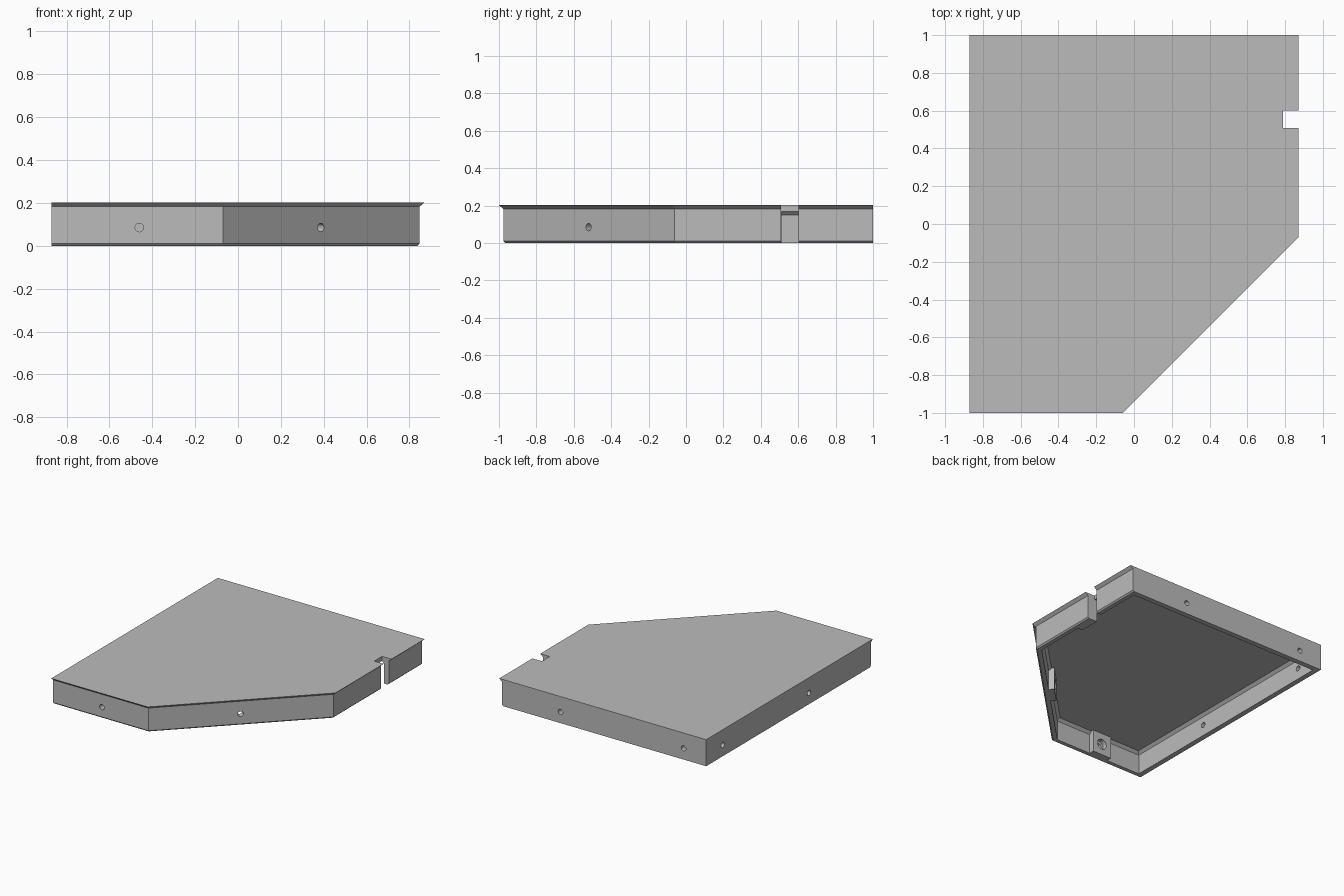
import bpy, bmesh, math
from mathutils import Matrix, Vector

old = bpy.data.objects.get("Cube")
if old:
    bpy.data.objects.remove(old, do_unlink=True)

grey = bpy.data.materials.new("plain_grey")
grey.use_nodes = True
grey.diffuse_color = (0.5, 0.5, 0.5, 1)
grey.node_tree.nodes["Principled BSDF"].inputs["Base Color"].default_value = (0.5, 0.5, 0.5, 1)

# Sides in order: outward angle, distance from centre, has an overhanging lip
SIDES = [(-90, 1.0, True), (-45, 0.665, True), (0, 0.87, True),
         (90, 1.0, False), (180, 0.87, False)]
LIP = 0.023
WALL = 0.04


def normal(angle):
    a = math.radians(angle)
    return Vector((math.cos(a), math.sin(a), 0))


def outline(lip_inset, plain_inset):
    """Corners where neighbouring inset sides meet."""
    lines = [(normal(a), d - (lip_inset if lip else plain_inset)) for a, d, lip in SIDES]
    corners = []
    for i, (n, d) in enumerate(lines):
        m, e = lines[i - 1]
        det = m.x * n.y - m.y * n.x
        corners.append(((e * n.y - d * m.y) / det, (m.x * d - n.x * e) / det))
    return corners


def make_object(name, bm):
    bmesh.ops.recalc_face_normals(bm, faces=bm.faces)
    mesh = bpy.data.meshes.new(name)
    bm.to_mesh(mesh)
    bm.free()
    mesh.materials.append(grey)
    obj = bpy.data.objects.new(name, mesh)
    bpy.context.collection.objects.link(obj)
    return obj


def loft(name, layers):
    """Stack of outlines, each given as z, lip inset, plain inset."""
    bm = bmesh.new()
    rings = [[bm.verts.new((x, y, z)) for x, y in outline(a, b)] for z, a, b in layers]
    for low, high in zip(rings, rings[1:]):
        for i in range(len(low)):
            bm.faces.new((low[i - 1], low[i], high[i], high[i - 1]))
    bm.faces.new(rings[0][::-1])
    bm.faces.new(rings[-1])
    return make_object(name, bm)


def box(name, low, high, turn=0):
    bm = bmesh.new()
    bmesh.ops.create_cube(bm, size=1)
    low, high = Vector(low), Vector(high)
    bm.transform(Matrix.Rotation(math.radians(turn), 4, 'Z')
                 @ Matrix.Translation((low + high) / 2)
                 @ Matrix.Diagonal((*(high - low), 1)))
    return make_object(name, bm)


def drill(name, turn, start, end, along, radius):
    """Horizontal cylinder pointing out through a side."""
    bm = bmesh.new()
    bmesh.ops.create_cone(bm, cap_ends=True, segments=20, radius1=radius,
                          radius2=radius, depth=end - start)
    bm.transform(Matrix.Rotation(math.radians(turn), 4, 'Z')
                 @ Matrix.Translation(((start + end) / 2, along, 0.085))
                 @ Matrix.Rotation(math.pi / 2, 4, 'Y'))
    return make_object(name, bm)


# Tray body, with lip under the top edge and a small bottom chamfer
body = loft("tray_body", [(0, LIP + 0.01, 0), (0.01, LIP, 0), (0.182, LIP, 0), (0.202, 0, 0)])

# Open underside with a sloped edge at the ceiling
steps = [('DIFFERENCE', loft("cavity_cutter", [(-0.05, LIP + WALL, WALL),
                                               (0.15, LIP + WALL, WALL),
                                               (0.17, LIP + WALL + 0.02, WALL + 0.02)]))]

# Screw positions: side index, place along the side
fixings = [(0, -0.46), (1, -0.095), (2, 0.43), (3, -0.355), (3, 0.68), (4, -0.80), (4, 0.235)]
cuts = []
for side, along in fixings:
    turn, dist, lip = SIDES[side]
    cuts.append(('DIFFERENCE', drill("hole_cutter", turn, dist - 0.2, dist + 0.05, along, 0.02)))
    if lip:
        # Thick block behind the screw, with a recess on its inner face
        inner = dist - LIP - 0.08
        steps.append(('UNION', box("screw_block", (inner, along - 0.08, 0),
                                   (dist - 0.05, along + 0.08, 0.18), turn)))
        cuts.append(('DIFFERENCE', drill("recess_cutter", turn, inner - 0.05,
                                         inner + 0.035, along, 0.04)))

# Slot through the side wall and top
cuts.append(('DIFFERENCE', box("slot_cutter", (0.79, 0.508, -0.1), (1, 0.602, 0.4))))

for operation, tool in steps + cuts:
    tool.hide_render = True
    mod = body.modifiers.new(tool.name, 'BOOLEAN')
    mod.operation = operation
    mod.solver = 'EXACT'
    mod.object = tool

# Bake the cuts and remove the helpers
bpy.context.view_layer.update()
graph = bpy.context.evaluated_depsgraph_get()
baked = bpy.data.meshes.new_from_object(body.evaluated_get(graph))
body.modifiers.clear()
body.data = baked
baked.materials.clear()
baked.materials.append(grey)
for poly in baked.polygons:
    poly.material_index = 0
for _, tool in steps + cuts:
    bpy.data.objects.remove(tool, do_unlink=True)
